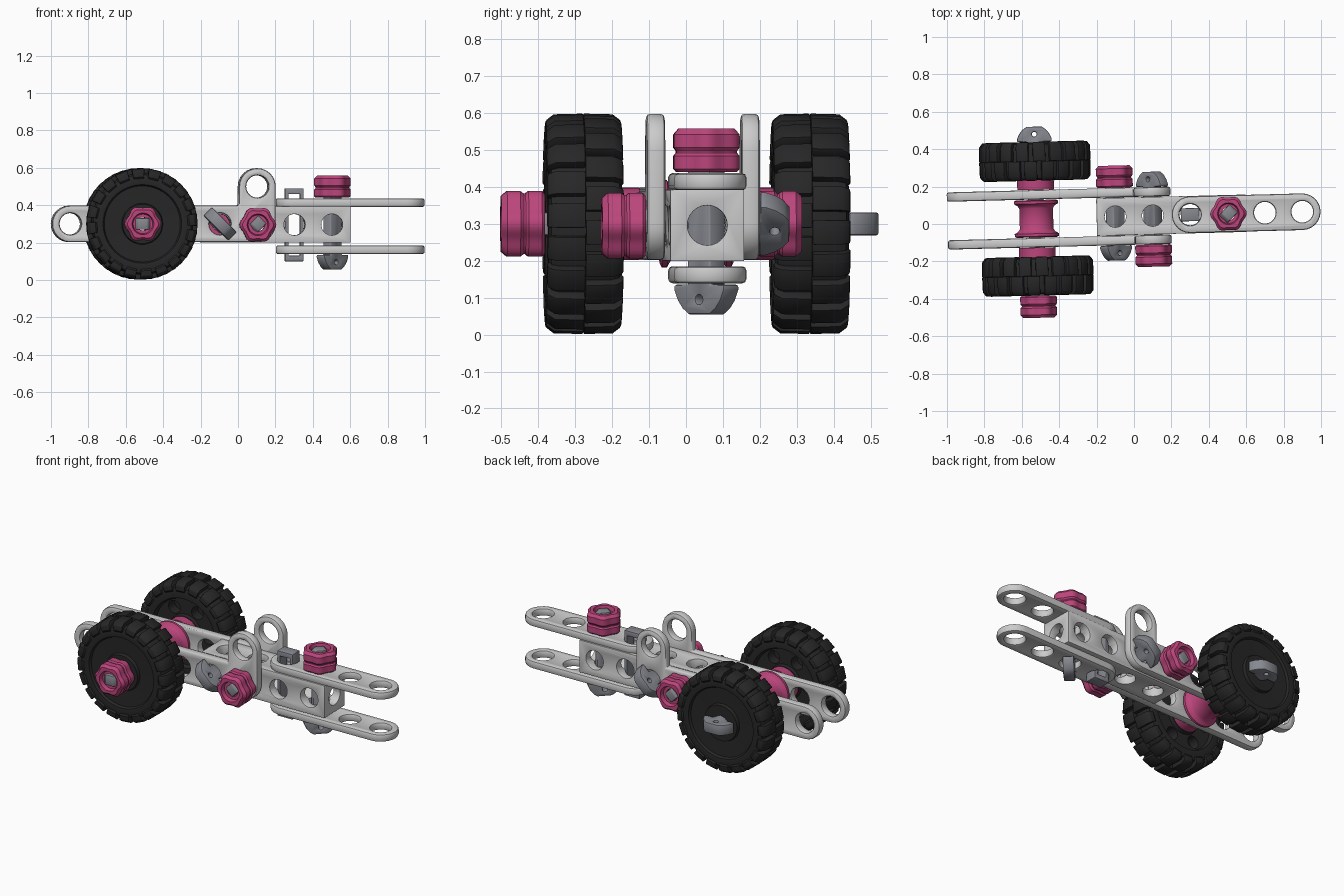
import bpy, bmesh
from math import pi, sin, cos, radians
from mathutils import Matrix

if "Cube" in bpy.data.objects:
    bpy.data.objects.remove(bpy.data.objects["Cube"])

T = lambda x, y, z: Matrix.Translation((x, y, z))
R = lambda deg, axis: Matrix.Rotation(radians(deg), 4, axis)
FRONT, BACK = R(90, 'X'), R(-90, 'X')          # local z -> -y / +y
ROOT = T(0, 0.042, 0) @ R(1.5, 'Z')            # whole toy sits slightly turned


def material(name, col):
    m = bpy.data.materials.new(name)
    m.diffuse_color = (*col, 1)
    m.use_nodes = True
    m.node_tree.nodes["Principled BSDF"].inputs["Base Color"].default_value = m.diffuse_color
    return m


PLASTIC = material("pale_grey", (0.60, 0.60, 0.58))
STEEL = material("bolt_grey", (0.24, 0.25, 0.28))
PINK = material("pink", (0.50, 0.06, 0.20))
RUBBER = material("rubber", (0.02, 0.02, 0.02))


def arc(cx, cy, r, a0, a1, n=12):
    return [(cx + r * cos(radians(a0 + (a1 - a0) * i / n)),
             cy + r * sin(radians(a0 + (a1 - a0) * i / n))) for i in range(n + 1)]


def circle(cx, cy, r, n=24):
    return arc(cx, cy, r, 0, 360, n)[:-1]


def rect(x0, y0, x1, y1):
    return [(x0, y0), (x1, y0), (x1, y1), (x0, y1)]


def add_prism(bm, pts, t, M=Matrix()):
    lo = [bm.verts.new(M @ T(x, y, -t / 2).translation) for x, y in pts]
    hi = [bm.verts.new(M @ T(x, y, t / 2).translation) for x, y in pts]
    bm.faces.new(lo[::-1])
    bm.faces.new(hi)
    for i in range(len(pts)):
        j = (i + 1) % len(pts)
        bm.faces.new((lo[i], lo[j], hi[j], hi[i]))


def make(name, bm, mat=None):
    bmesh.ops.recalc_face_normals(bm, faces=bm.faces)
    me = bpy.data.meshes.new(name)
    bm.to_mesh(me)
    bm.free()
    ob = bpy.data.objects.new(name, me)
    bpy.context.collection.objects.link(ob)
    if mat:
        me.materials.append(mat)
    return ob


def finish(ob, M, cuts=(), bevel=0, angle=35):
    """Cut holes, round edges, bake the modifiers, place and shade."""
    helpers = []
    for polys, t, CM in cuts:
        bm = bmesh.new()
        for p in polys:
            add_prism(bm, p, t, CM)
        c = make("cutter", bm)
        c.hide_render = True
        helpers.append(c)
        b = ob.modifiers.new("cut", 'BOOLEAN')
        b.operation, b.object, b.solver = 'DIFFERENCE', c, 'EXACT'
    if bevel:
        b = ob.modifiers.new("round", 'BEVEL')
        b.width, b.segments, b.limit_method, b.angle_limit = bevel, 2, 'ANGLE', radians(40)
    bpy.context.view_layer.update()
    dg = bpy.context.evaluated_depsgraph_get()
    me = bpy.data.meshes.new_from_object(ob.evaluated_get(dg))
    ob.modifiers.clear()
    ob.data = me
    for c in helpers:
        bpy.data.objects.remove(c)
    ob.matrix_world = ROOT @ M
    bpy.ops.object.select_all(action='DESELECT')
    ob.select_set(True)
    bpy.context.view_layer.objects.active = ob
    bpy.ops.object.shade_smooth_by_angle(angle=radians(angle))


def plate(name, pts, t, mat, M, holes=(), bevel=0.011, cuts=()):
    bm = bmesh.new()
    add_prism(bm, pts, t)
    allcuts = ([(holes, t * 3, Matrix())] if holes else []) + list(cuts)
    finish(make(name, bm, mat), M, allcuts, bevel)


def add_lathe(bm, prof, n=48, lobes=0):
    rings = []
    for i in range(n):
        a = 2 * pi * i / n
        rings.append([])
        for r, z in prof:
            k = 1 + 0.065 * cos(lobes * a) if lobes and r > 0.07 else 1
            rings[-1].append(bm.verts.new((r * k * cos(a), r * k * sin(a), z)))
    for i in range(n):
        p, q = rings[i], rings[(i + 1) % n]
        for j in range(len(prof)):
            k = (j + 1) % len(prof)
            bm.faces.new((p[j], q[j], q[k], p[k]))


def lathe(name, prof, mat, M, n=48, lobes=0):
    bm = bmesh.new()
    add_lathe(bm, prof, n, lobes)
    finish(make(name, bm, mat), M)


def knob(name, M):
    lathe(name, [(0.035, 0), (0.084, 0), (0.092, 0.008), (0.092, 0.044), (0.085, 0.052),
                 (0.085, 0.057), (0.092, 0.066), (0.092, 0.102), (0.078, 0.118),
                 (0.058, 0.118), (0.052, 0.095), (0.035, 0.095)], PINK, M, lobes=6)


def bolt(name, length, M):
    """Flat bolt: truncated half-disc head with a small hole, blade-like shank along +y."""
    head = [(0.093, 0), (0.093, -0.015), (0.08, -0.043), (0.062, -0.065), (0.04, -0.08)]
    shank = [(-0.042, 0), (-0.042, length - 0.02), (-0.025, length),
             (0.025, length), (0.042, length - 0.02), (0.042, 0)]
    pts = head + [(-x, y) for x, y in head[::-1]] + shank
    plate(name, pts, 0.062, STEEL, M, [circle(0, -0.04, 0.013, 10)], 0.006)


def wheel(name, M):
    bm = bmesh.new()
    prof = [(0.045, -0.095), (0.10, -0.095), (0.105, -0.075), (0.195, -0.075), (0.205, -0.098),
            (0.235, -0.10), (0.262, -0.092), (0.272, -0.07), (0.272, 0.07), (0.262, 0.092),
            (0.235, 0.10), (0.21, 0.096), (0.203, 0.082), (0.11, 0.078), (0.105, 0.096),
            (0.045, 0.096)]
    add_lathe(bm, prof, 64)
    ob = make(name + "_tyre", bm, RUBBER)
    pockets = [circle(0.15 * cos(i * pi / 3), 0.15 * sin(i * pi / 3), 0.038, 20) for i in range(6)]
    finish(ob, M, [(pockets, 0.12, T(0, 0, -0.075))])
    # two staggered rows of tread blocks
    bm = bmesh.new()
    count = 20
    for s in (-1, 1):
        sec = [(0.235, 0.092), (0.252, 0.104), (0.28, 0.102), (0.297, 0.08),
               (0.299, 0.0), (0.262, 0.0)]
        for i in range(count):
            mid = 2 * pi * (i + (0.25 * s)) / count
            ends = []
            for d, squeeze in ((-0.115, 1), (0.115, 1)):
                a = mid + d
                ends.append([bm.verts.new((r * cos(a), r * sin(a), s * z)) for r, z in sec])
            bm.faces.new(ends[0])
            bm.faces.new(ends[1][::-1])
            for j in range(len(sec)):
                k = (j + 1) % len(sec)
                bm.faces.new((ends[0][j], ends[1][j], ends[1][k], ends[0][k]))
    finish(make(name + "_tread", bm, RUBBER), M, bevel=0.004)


# L-shaped side bars
ell = (arc(-0.9, 0.3, 0.098, 90, 270) + arc(0.1, 0.3, 0.098, 270, 360, 8)
       + arc(0.1, 0.5, 0.098, 0, 180) + [(0.002, 0.398)])
ell_holes = [circle(-0.9 + 0.2 * i, 0.3, 0.058) for i in range(6)] + [circle(0.1, 0.5, 0.06)]
for n, y in (("front", -0.128), ("back", 0.128)):
    plate(n + "_side_bar", ell, 0.05, PLASTIC, T(0, y, 0) @ FRONT, ell_holes)

# straight bars above and below the block
straight = arc(0.3, 0, 0.098, 90, 270) + arc(0.9, 0, 0.098, -90, 90)
for n, z in (("top", 0.414), ("bottom", 0.162)):
    plate(n + "_bar", straight, 0.046, PLASTIC, T(0, 0, z),
          [circle(0.3 + 0.2 * i, 0, 0.058) for i in range(4)])

# centre block, drilled along all three axes
row = [circle(-0.1 + 0.2 * i, 0, 0.057) for i in range(4)]
plate("centre_block", rect(-0.2, -0.1, 0.6, 0.1), 0.193, PLASTIC, T(0, 0, 0.296), row, 0.006,
      [(row, 0.5, R(90, 'X')), ([circle(0, 0, 0.054)], 3, R(90, 'Y'))])

# square spring clip holding the straight bars
plate("clip", rect(-0.05, -0.195, 0.05, 0.195), 0.07, STEEL, T(0.3, 0, 0.295) @ FRONT,
      [rect(-0.031, -0.165, 0.031, 0.165)], 0.004)

# bolts and their knobs
bolt("front_bolt", 0.415, T(-0.1, -0.155, 0.3) @ R(45, 'Y'))
knob("back_knob", T(-0.1, 0.155, 0.3) @ BACK)
bolt("back_bolt", 0.415, T(0.1, 0.155, 0.3) @ R(180, 'Z') @ R(45, 'Y'))
knob("front_knob", T(0.1, -0.155, 0.295) @ FRONT)
bolt("upright_bolt", 0.42, T(0.505, 0, 0.135) @ FRONT @ R(45, 'Y'))
knob("top_knob", T(0.505, 0, 0.44))

# axle, wheels, spacers and spool
AX, AZ = -0.522, 0.3
bolt("axle", 0.935, T(AX, 0.412, AZ) @ R(180, 'Z'))
knob("axle_knob", T(AX, -0.412, AZ) @ FRONT)
for n, s, D in (("front", -1, FRONT), ("back", 1, BACK)):
    wheel(n + "_wheel", T(AX, s * 0.307, AZ) @ D)
    lathe(n + "_spacer", [(0.045, 0), (0.098, 0), (0.098, 0.055), (0.045, 0.055)],
          PINK, T(AX, s * 0.155, AZ) @ D)
half = [(0.09, 0.055), (0.1, 0.07), (0.118, 0.08), (0.118, 0.094), (0.106, 0.1), (0.045, 0.1)]
lathe("axle_spool", half + [(r, -z) for r, z in half[::-1]], PINK, T(AX, 0, AZ) @ FRONT)
